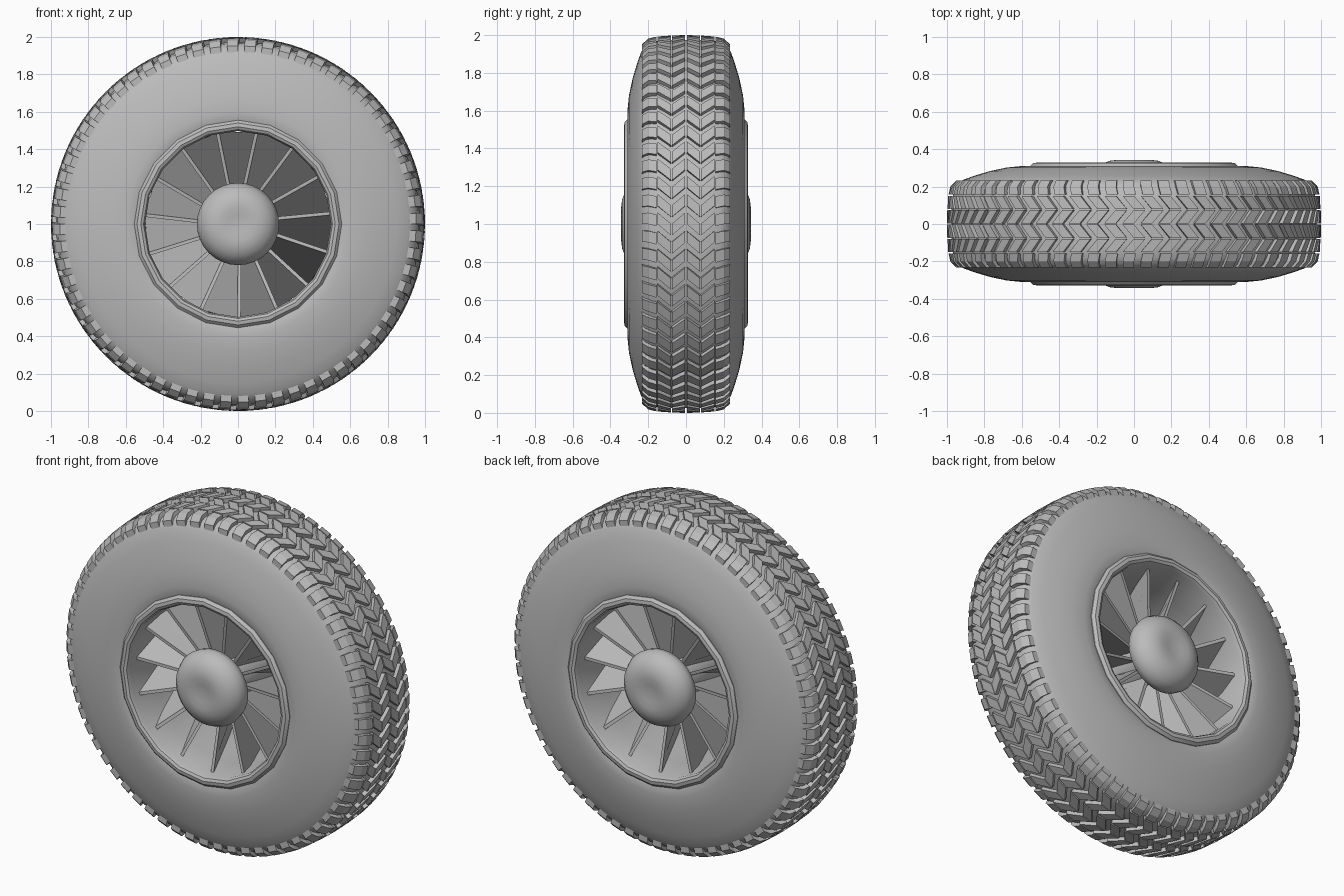
import bpy
import bmesh
from math import sin, cos, pi, radians

cube = bpy.data.objects.get("Cube")
if cube:
    bpy.data.objects.remove(cube)

grey = bpy.data.materials.new("plain grey")
grey.use_nodes = True
grey.diffuse_color = (0.5, 0.5, 0.5, 1)
grey.node_tree.nodes["Principled BSDF"].inputs["Base Color"].default_value = (0.5, 0.5, 0.5, 1)


def polar(r, a, y):
    # Axle runs along y at height 1
    return (r * cos(a), y, 1 + r * sin(a))


def finish(name, bm, smooth=None):
    bmesh.ops.remove_doubles(bm, verts=bm.verts, dist=0.0001)
    bmesh.ops.recalc_face_normals(bm, faces=bm.faces)
    mesh = bpy.data.meshes.new(name)
    bm.to_mesh(mesh)
    bm.free()
    mesh.materials.append(grey)
    obj = bpy.data.objects.new(name, mesh)
    bpy.context.collection.objects.link(obj)
    if smooth:
        bpy.ops.object.select_all(action='DESELECT')
        obj.select_set(True)
        bpy.context.view_layer.objects.active = obj
        bpy.ops.object.shade_smooth_by_angle(angle=radians(smooth))
    return obj


def lathe(name, half, steps, closed=False, smooth=40):
    # Half profile of (radius, y) from the outside to the middle, mirrored in y
    profile = half + [(r, -y) for r, y in reversed(half)]
    bm = bmesh.new()
    rings = [[bm.verts.new(polar(r, 2 * pi * i / steps + pi / 2, y)) for r, y in profile]
             for i in range(steps)]
    n = len(profile)
    for i in range(steps):
        a, b = rings[i], rings[(i + 1) % steps]
        for j in range(n if closed else n - 1):
            k = (j + 1) % n
            bm.faces.new((a[j], a[k], b[k], b[j]))
    bmesh.ops.dissolve_degenerate(bm, dist=0.0001, edges=bm.edges)
    return finish(name, bm, smooth)


def lug(bm, path, angle, width, depth):
    # Raised block following a path of (y, radius, sideways shift)
    sections = []
    for y, r, s in path:
        a0, a1 = angle + s - width / 2, angle + s + width / 2
        sections.append([bm.verts.new(polar(*p)) for p in
                         ((r - depth, a0, y), (r, a0, y), (r, a1, y), (r - depth, a1, y))])
    for a, b in zip(sections, sections[1:]):
        for j in range(4):
            k = (j + 1) % 4
            bm.faces.new((a[j], a[k], b[k], b[j]))
    bm.faces.new(sections[0])
    bm.faces.new(sections[-1][::-1])


# Tyre body
lathe("tyre", [(0.5, 0.28), (0.54, 0.305), (0.6, 0.31), (0.68, 0.302), (0.77, 0.283),
               (0.85, 0.259), (0.91, 0.238), (0.945, 0.215), (0.965, 0.18), (0.975, 0.1)],
      96, closed=True, smooth=60)

# Tread: two rows of chevrons with a row of shoulder lugs on each side
PITCHES = 64
bm = bmesh.new()
for i in range(PITCHES):
    a = 2 * pi * i / PITCHES
    for side in (-1, 1):
        for y0, y1, s0, s1 in ((0.004, 0.075, 0.03, -0.03), (0.079, 0.15, -0.03, 0.03)):
            lug(bm, [(side * y0, 1.0 - 0.3 * y0 * y0, s0),
                     (side * y1, 1.0 - 0.3 * y1 * y1, s1)], a, 0.062, 0.035)
        lug(bm, [(side * 0.157, 0.992, 0.02), (side * 0.2, 0.982, 0.03),
                 (side * 0.232, 0.952, 0.03)], a, 0.062, 0.035)
finish("tread_lugs", bm)

# Rim band with a rounded lip on each side
lathe("rim", [(0.555, 0.28), (0.555, 0.31), (0.54, 0.325), (0.52, 0.328), (0.505, 0.32),
              (0.497, 0.3), (0.497, 0.1)], 20, smooth=30)

# Hub: narrow axle between two domed caps with a shallow dimple
lathe("hub", [(0, 0.334), (0.05, 0.336), (0.09, 0.343), (0.13, 0.338), (0.17, 0.322),
              (0.203, 0.29), (0.22, 0.25), (0.213, 0.21), (0.18, 0.18), (0.14, 0.17)],
      32, smooth=50)

# Slanted fan spokes
SPOKES = 15
bm = bmesh.new()
for i in range(SPOKES):
    a = 2 * pi * i / SPOKES + pi / 2
    corners = []
    for r, half_y, sweep in ((0.13, 0.17, 0.28), (0.505, 0.25, 0.22)):
        thick = 0.009 / r
        corners.append([bm.verts.new(polar(r, a - side * sweep + t * thick, side * half_y))
                        for side, t in ((-1, -1), (-1, 1), (1, 1), (1, -1))])
    inner, outer = corners
    for j in range(4):
        k = (j + 1) % 4
        bm.faces.new((inner[j], inner[k], outer[k], outer[j]))
    bm.faces.new(inner)
    bm.faces.new(outer[::-1])
finish("spokes", bm)
